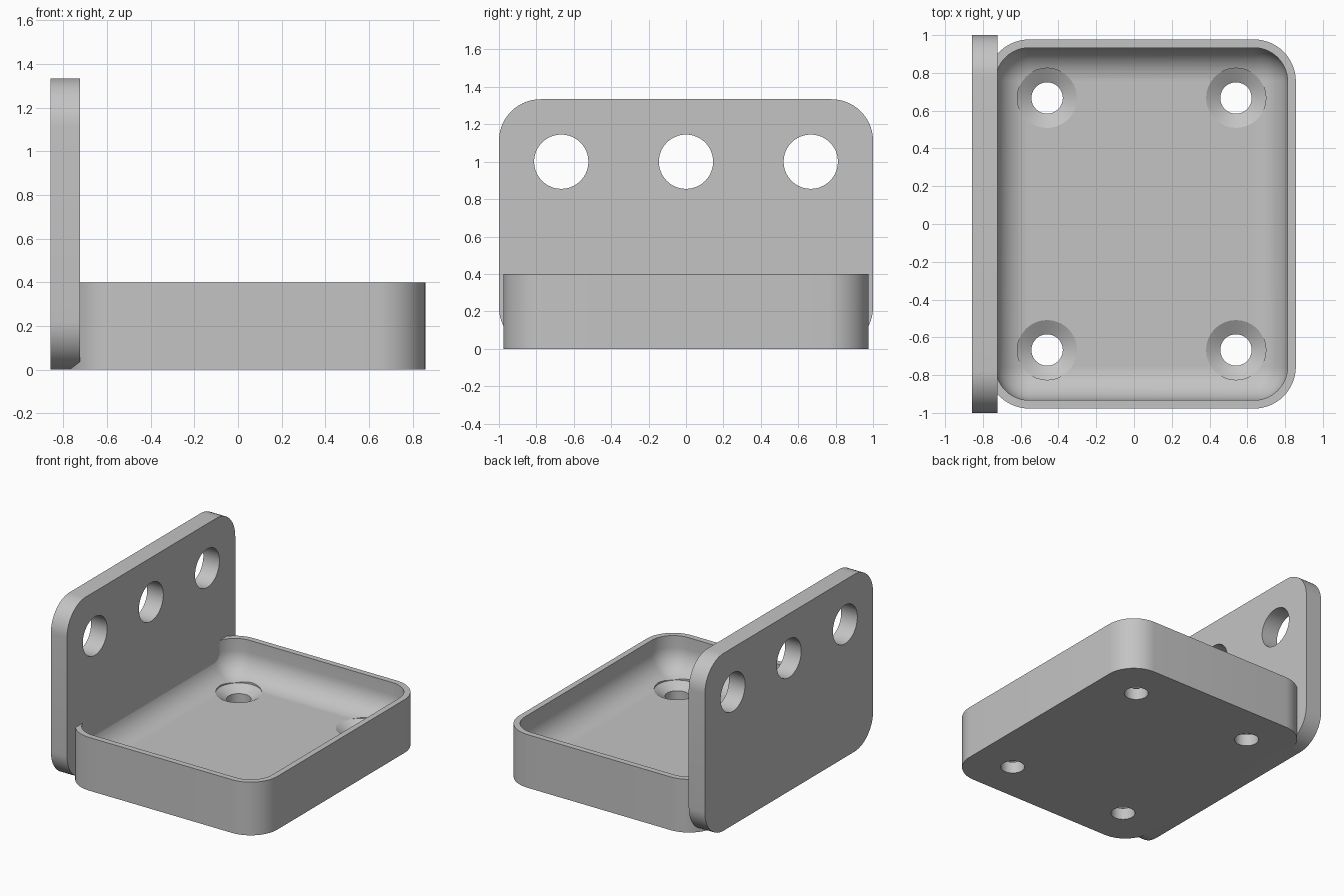
import bpy, bmesh, math
from mathutils import Matrix, Vector

cube = bpy.data.objects.get("Cube")
if cube:
    bpy.data.objects.remove(cube, do_unlink=True)

grey = bpy.data.materials.new("light grey")
grey.use_nodes = True
grey.diffuse_color = (0.55, 0.55, 0.55, 1)
grey.node_tree.nodes["Principled BSDF"].inputs["Base Color"].default_value = (0.55, 0.55, 0.55, 1)

SEG = 14


def rounded_rect(hx, hy, r, z):
    """Loop of points around a rectangle with rounded corners."""
    pts = []
    for k, (sx, sy) in enumerate([(1, 1), (-1, 1), (-1, -1), (1, -1)]):
        for i in range(SEG + 1):
            a = math.pi / 2 * (k + i / SEG)
            pts.append(Vector((sx * (hx - r) + r * math.cos(a),
                               sy * (hy - r) + r * math.sin(a), z)))
    return pts


def circle(r, z, n=64):
    return [Vector((r * math.cos(2 * math.pi * i / n),
                    r * math.sin(2 * math.pi * i / n), z)) for i in range(n)]


def loft(name, loops, matrix):
    """Skin a stack of loops into a closed solid."""
    bm = bmesh.new()
    rings = [[bm.verts.new(matrix @ p) for p in loop] for loop in loops]
    n = len(rings[0])
    for a, b in zip(rings, rings[1:]):
        for i in range(n):
            j = (i + 1) % n
            bm.faces.new((a[i], a[j], b[j], b[i]))
    bm.faces.new(rings[0][::-1])
    bm.faces.new(rings[-1])
    bmesh.ops.remove_doubles(bm, verts=bm.verts, dist=1e-5)
    bmesh.ops.recalc_face_normals(bm, faces=bm.faces)
    mesh = bpy.data.meshes.new(name)
    bm.to_mesh(mesh)
    bm.free()
    mesh.materials.append(grey)
    obj = bpy.data.objects.new(name, mesh)
    bpy.context.collection.objects.link(obj)
    return obj


def drill(obj, cutters):
    """Cut the holes, discard the cutters and smooth the result."""
    bpy.ops.object.select_all(action='DESELECT')
    obj.select_set(True)
    bpy.context.view_layer.objects.active = obj
    for c in cutters:
        c.hide_render = True
        mod = obj.modifiers.new("hole", 'BOOLEAN')
        mod.operation = 'DIFFERENCE'
        mod.solver = 'EXACT'
        mod.object = c
        bpy.ops.object.modifier_apply(modifier=mod.name)
        bpy.data.objects.remove(c, do_unlink=True)
    bpy.ops.object.shade_smooth_by_angle(angle=math.radians(25))


# Upright plate with three round holes
to_side = Matrix(((0, 0, 1, 0), (1, 0, 0, 0), (0, 1, 0, 0), (0, 0, 0, 1)))
at_plate = Matrix.Translation((-0.79, 0, 0.667)) @ to_side
plate = loft("back_plate", [rounded_rect(1, 0.667, 0.222, z) for z in (-0.067, 0.067)], at_plate)
drill(plate, [loft("plate_hole", [circle(0.145, -0.2), circle(0.145, 0.2)],
                   Matrix.Translation((-0.79, y, 1.0)) @ to_side)
              for y in (-0.667, 0, 0.667)])

# Tray: outer wall, rim, then a pocket with a rounded lower edge
HX, HY, TOP, FLOOR, WALL, R = 0.817, 0.977, 0.4, 0.133, 0.044, 0.222
fillet = R - WALL
loops = [rounded_rect(HX, HY, R, 0), rounded_rect(HX, HY, R, TOP),
         rounded_rect(HX - WALL, HY - WALL, fillet, TOP)]
for i in range(SEG + 1):
    a = math.pi / 2 * i / SEG
    inset = fillet * (1 - math.cos(a))
    loops.append(rounded_rect(HX - WALL - inset, HY - WALL - inset, fillet - inset,
                              FLOOR + fillet * (1 - math.sin(a))))
tray = loft("tray", loops, Matrix.Translation((0.04, 0, 0)))

# Countersunk screw holes in the tray floor
sink = [(0.083, -0.1), (0.083, 0.088), (0.158, FLOOR), (0.158, 0.6)]
drill(tray, [loft("screw_hole", [circle(r, z) for r, z in sink], Matrix.Translation((x, y, 0)))
             for x in (-0.46, 0.54) for y in (-0.667, 0.667)])
